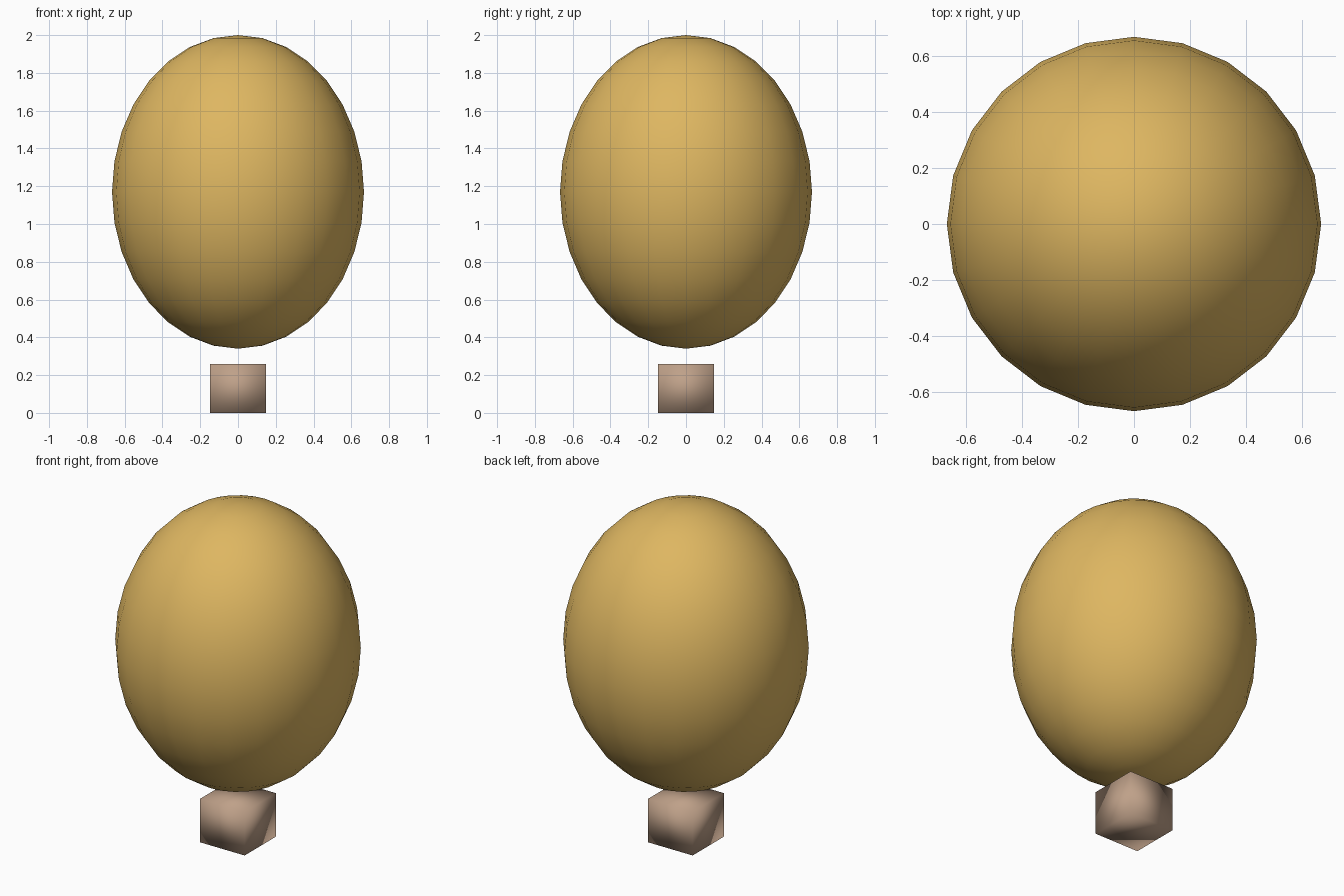
import bpy

cube = bpy.data.objects.get("Cube")
if cube:
    bpy.data.objects.remove(cube, do_unlink=True)


def material(name, rgb):
    mat = bpy.data.materials.new(name)
    mat.use_nodes = True
    colour = (*rgb, 1.0)
    mat.diffuse_color = colour
    shader = next(n for n in mat.node_tree.nodes if n.type == 'BSDF_PRINCIPLED')
    shader.inputs["Base Color"].default_value = colour
    return mat


def finish(name, mat, scale):
    obj = bpy.context.object
    obj.name = name
    obj.scale = scale
    bpy.ops.object.transform_apply(location=False, rotation=False, scale=True)
    obj.data.materials.append(mat)
    bpy.ops.object.shade_smooth()
    return obj


golden = material("golden yellow", (0.73, 0.47, 0.12))
wicker = material("wicker brown", (0.52, 0.355, 0.25))

# Envelope: a tall smooth ellipsoid
bpy.ops.mesh.primitive_uv_sphere_add(segments=24, ring_count=16, radius=1,
                                     location=(0, 0, 1.17))
finish("balloon_envelope", golden, (0.667, 0.667, 0.83))

# Basket: a smooth-shaded box hanging just below the envelope
bpy.ops.mesh.primitive_cube_add(size=1, location=(0, 0, 0.13))
finish("basket", wicker, (0.294, 0.294, 0.26))
